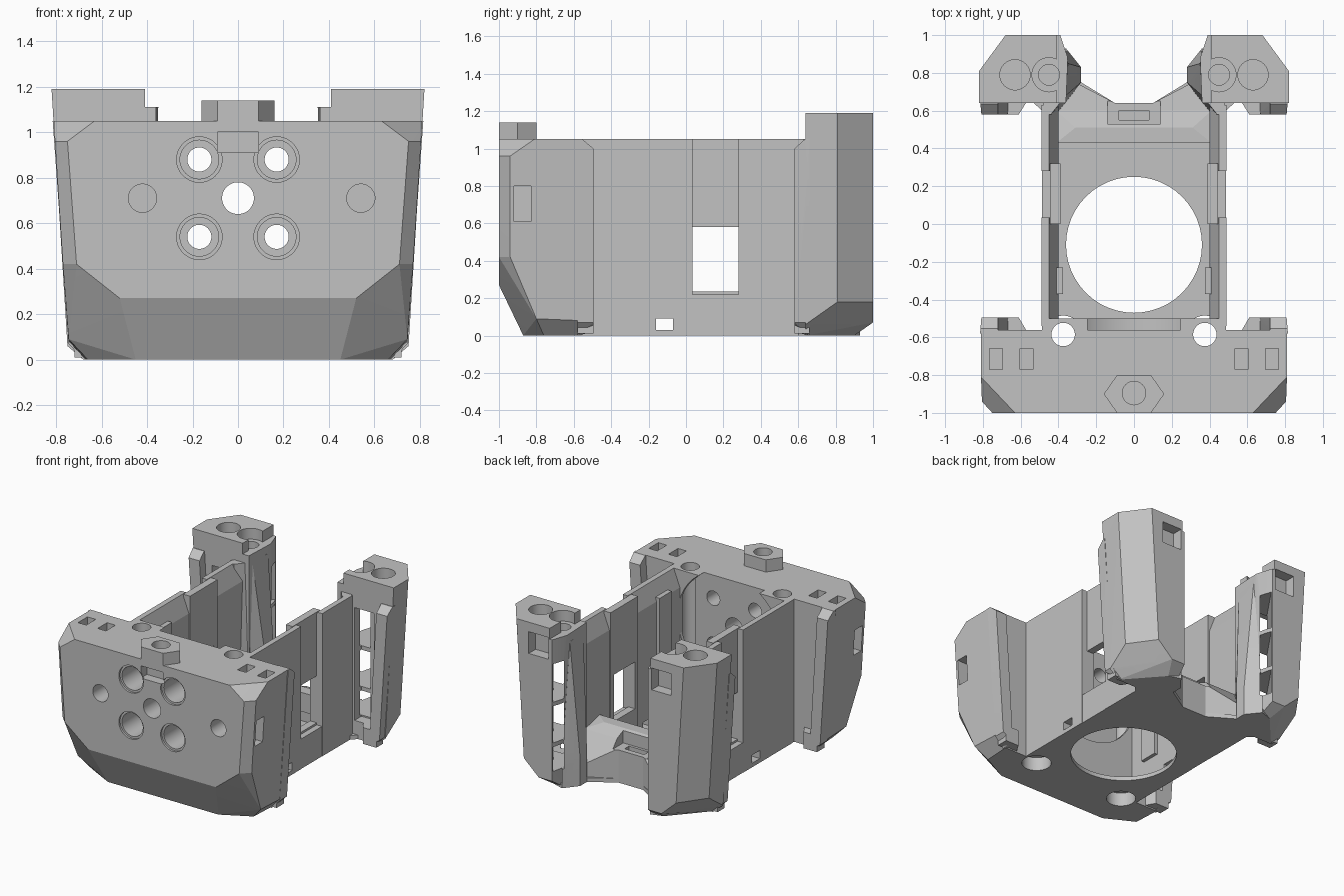
import bpy, bmesh, math
from mathutils import Vector, Matrix

if "Cube" in bpy.data.objects:
    bpy.data.objects.remove(bpy.data.objects["Cube"])

grey = bpy.data.materials.new("light_grey")
grey.use_nodes = True
grey.diffuse_color = (0.54, 0.54, 0.54, 1)
grey.node_tree.nodes["Principled BSDF"].inputs["Base Color"].default_value = (0.54, 0.54, 0.54, 1)


def finish(name, bm):
    bmesh.ops.recalc_face_normals(bm, faces=bm.faces)
    me = bpy.data.meshes.new(name)
    bm.to_mesh(me)
    bm.free()
    me.materials.append(grey)
    ob = bpy.data.objects.new(name, me)
    bpy.context.collection.objects.link(ob)
    return ob


def hull(name, points, s=1):
    """Convex solid around points, mirrored in x when s is -1."""
    bm = bmesh.new()
    for x, y, z in points:
        bm.verts.new((x * s, y, z))
    res = bmesh.ops.convex_hull(bm, input=bm.verts)
    loose = {g for g in res["geom_interior"] + res["geom_unused"] if isinstance(g, bmesh.types.BMVert)}
    bmesh.ops.delete(bm, geom=list(loose), context="VERTS")
    bmesh.ops.dissolve_limit(bm, angle_limit=0.02, verts=bm.verts, edges=bm.edges)
    return finish(name, bm)


def both(points):
    return [(x * s, y, z) for x, y, z in points for s in (1, -1)]


def box(name, x0, x1, y0, y1, z0, z1, s=1):
    return hull(name, [(x, y, z) for x in (x0, x1) for y in (y0, y1) for z in (z0, z1)], s)


def prism(name, outline, z0, z1):
    bm = bmesh.new()
    face = bm.faces.new([bm.verts.new((x, y, z0)) for x, y in outline])
    up = bmesh.ops.extrude_face_region(bm, geom=[face])["geom"]
    bmesh.ops.translate(bm, vec=(0, 0, z1 - z0), verts=[v for v in up if isinstance(v, bmesh.types.BMVert)])
    return finish(name, bm)


def cylinder(x, y, z, r, length, axis="Z"):
    """Cylinder starting at a point and running along +z or +y."""
    bm = bmesh.new()
    bmesh.ops.create_cone(bm, cap_ends=True, segments=48, radius1=r, radius2=r, depth=length)
    bmesh.ops.translate(bm, vec=(0, 0, length / 2), verts=bm.verts)
    if axis == "Y":
        bmesh.ops.rotate(bm, matrix=Matrix.Rotation(-math.pi / 2, 3, "X"), verts=bm.verts)
    bmesh.ops.translate(bm, vec=(x, y, z), verts=bm.verts)
    return finish("cutter", bm)


def combine(ob, tool, mode="DIFFERENCE"):
    mod = ob.modifiers.new("bool", "BOOLEAN")
    mod.operation, mod.solver, mod.object = mode, "EXACT", tool
    dg = bpy.context.evaluated_depsgraph_get()
    me = bpy.data.meshes.new_from_object(ob.evaluated_get(dg))
    ob.modifiers.clear()
    ob.data = me
    bpy.data.objects.remove(tool)


def drill(ob, s):
    """Vertical screw hole with a wide counterbore underneath."""
    combine(ob, cylinder(s * .375, -.585, -.1, .062, 1.4))
    combine(ob, cylinder(s * .375, -.585, -.1, .1, .2))


def add_rim(ob, y_in, y_out, s):
    """Outer flange and low foot running around an open edge."""
    y_mid = y_in + .3 * (y_out - y_in)
    flange = [(x, y, z) for x, y, z in (
        (.72, y_in, 1.05), (.815, y_in, 1.05), (.72, y_mid, 1.05), (.813, y_mid, 1.05),
        (.72, y_out, 1.0), (.808, y_out, 1.0), (.7, y_out, .07), (.745, y_out, .07),
        (.7, y_in, .07), (.745, y_in, .07), (.66, y_in, 0), (.68, y_in, 0), (.66, y_out, .02))]
    combine(ob, hull("flange", flange, s), "UNION")
    foot = [(x, y, z) for x, y in ((.56, y_in), (.72, y_in), (.61, y_out), (.72, y_out)) for z in (.01, .13)]
    combine(ob, hull("foot", foot, s), "UNION")


# Front block with chamfered corners
front = hull("front_block", both([
    (.63, -1, 1.05), (.75, -1, .96), (.71, -1, .42), (.52, -1, .27), (.45, -.87, 0),
    (.81, -.81, 1.05), (.805, -.94, .96), (.77, -.94, .42), (.745, -.8, .09),
    (.66, -.76, 0), (.81, -.56, 1.05), (.745, -.56, .08), (.67, -.56, 0)]))
combine(front, box("inner_pad", -.488, .488, -.7, -.5, 0, 1.05), "UNION")
for s in (1, -1):
    add_rim(front, -.58, -.495, s)

# Front block holes, pockets and motor recess
combine(front, cylinder(0, -.56, .71, .42, .2, "Y"))
for x in (-.17, .17):
    for z in (.54, .88):
        combine(front, cylinder(x, -1.1, z, .1, .115, "Y"))
        combine(front, cylinder(x, -1.1, z, .085, .4, "Y"))
        combine(front, cylinder(x, -1.1, z, .053, .8, "Y"))
combine(front, cylinder(0, -1.1, .71, .07, .8, "Y"))
combine(front, box("cutter", -.09, .09, -1.1, -.93, .91, 1.0))
for x in (-.42, .54):
    combine(front, cylinder(x, -1.1, .71, .062, .25, "Y"))
for s in (1, -1):
    drill(front, s)
    for x in (.57, .73):
        combine(front, box("cutter", x - .034, x + .034, -.77, -.66, .9, 1.2, s))
    combine(front, box("cutter", .7, .9, -.92, -.83, .61, .8, s))

# Hexagonal boss on the front block
boss = prism("hex_boss", [(.16, -.9), (.09, -.8), (-.09, -.8), (-.16, -.9), (-.09, -1), (.09, -1)], 1.03, 1.14)
combine(boss, cylinder(0, -.895, 1.04, .062, .2))

# Thin floor with round opening and a notched rear edge
half = [(.488, -.52), (.488, .6), (.55, .66), (.45, .9), (.36, .93), (.28, .83), (.28, .75), (.1, .64)]
floor = prism("floor_plate", half + [(-x, y) for x, y in reversed(half)], 0, .03)
combine(floor, cylinder(0, -.11, -.1, .36, .5))

# Hollow cross bar at the rear, sloping down to the notched edge
bar = hull("rear_cross_bar", both([
    (.41, .43, .34), (.31, .51, .34), (.41, .6, .3), (.31, .75, .12),
    (.41, .43, .01), (.41, .6, .01), (.31, .75, .01)]))
combine(bar, prism("cutter", [(.1, .64), (.33, .76), (.33, .9), (-.33, .9), (-.33, .76), (-.1, .64)], -.1, .6))
combine(bar, box("cutter", -.3, .3, .4, .61, .03, .2))
combine(bar, box("cutter", -.14, .14, .53, .7, .24, .6))
combine(bar, box("cutter", -.08, .08, .55, .6, .1, .6))

for s, side in ((1, "left"), (-1, "right")):
    # Side wall with an outer recess, windows and an inner rib
    def wall_piece(y0, y1):
        section = [(.49, 0), (.49, 1.05), (.45, 1.05), (.4, .92), (.4, 0)]
        return hull(side + "_wall", [(x, y, z) for x, z in section for y in (y0, y1)], s)

    wall = wall_piece(-.54, .035)
    combine(wall, wall_piece(.28, .63), "UNION")
    combine(wall, box("web", .39, .445, 0, .32, 0, 1.05, s), "UNION")
    combine(wall, box("sill", .4, .488, 0, .32, 0, .22, s), "UNION")
    combine(wall, box("rib", .375, .41, -.37, -.23, .2, .95, s), "UNION")
    combine(wall, box("cutter", .3, .6, .035, .28, .235, .58, s))
    combine(wall, box("cutter", .3, .6, -.16, -.07, .03, .09, s))
    drill(wall, s)
    drill(floor, s)

    # Rear post with tapered outside and cut-off foot
    post = hull(side + "_rear_post", [
        (.82, .64, 1.19), (.82, .81, 1.19), (.68, 1, 1.19), (.39, 1, 1.19), (.35, .88, 1.19), (.36, .64, 1.19),
        (.75, .64, .06), (.755, .81, .18), (.62, 1, .18), (.5, 1, .07), (.39, 1, .07),
        (.45, .9, 0), (.37, .9, 0), (.36, .64, 0), (.68, .64, 0)], s)
    add_rim(post, .66, .58, s)
    # Open channel in the front of the post
    combine(post, box("cutter", .5, .66, .5, .72, .13, .96, s))
    # Flared bridge between wall and post
    combine(post, hull("bridge", [
        (.28, .75, .2), (.28, .83, .2), (.36, .93, .2), (.48, .58, .2), (.41, .58, .2), (.48, .7, .2),
        (.28, .75, .01), (.28, .83, .01), (.36, .93, .01), (.48, .58, .01), (.41, .58, .01),
        (.48, .58, 1.05), (.44, .58, 1.05), (.36, .68, 1.05), (.35, .85, 1.05), (.48, .7, 1.05)], s), "UNION")
    # Post top step, screw holes and rear pocket
    combine(post, box("cutter", .2, .41, .5, 1.1, 1.11, 1.3, s))
    combine(post, cylinder(s * .45, .79, 1.11, .09, .3))
    combine(post, cylinder(s * .45, .79, .95, .055, .3))
    combine(post, cylinder(s * .63, .79, 1.08, .08, .3))
    combine(post, box("cutter", .42, .58, .92, 1.1, .96, 1.12, s))
    # Diagonal slots through the post
    start, end = Vector((.31, 1.04)), Vector((.65, .55))
    across = (end - start).orthogonal().normalized() * .036
    for z0, z1 in ((.14, .32), (.35, .62), (.65, .93)):
        combine(post, hull("cutter", [(*(p + across * k), z) for p in (start, end)
                                      for k in (1, -1) for z in (z0, z1)], s))

# Sharp-edged smooth shading
for ob in bpy.data.objects:
    ob.select_set(ob.type == "MESH")
bpy.context.view_layer.objects.active = front
bpy.ops.object.shade_smooth_by_angle(angle=math.radians(10))
